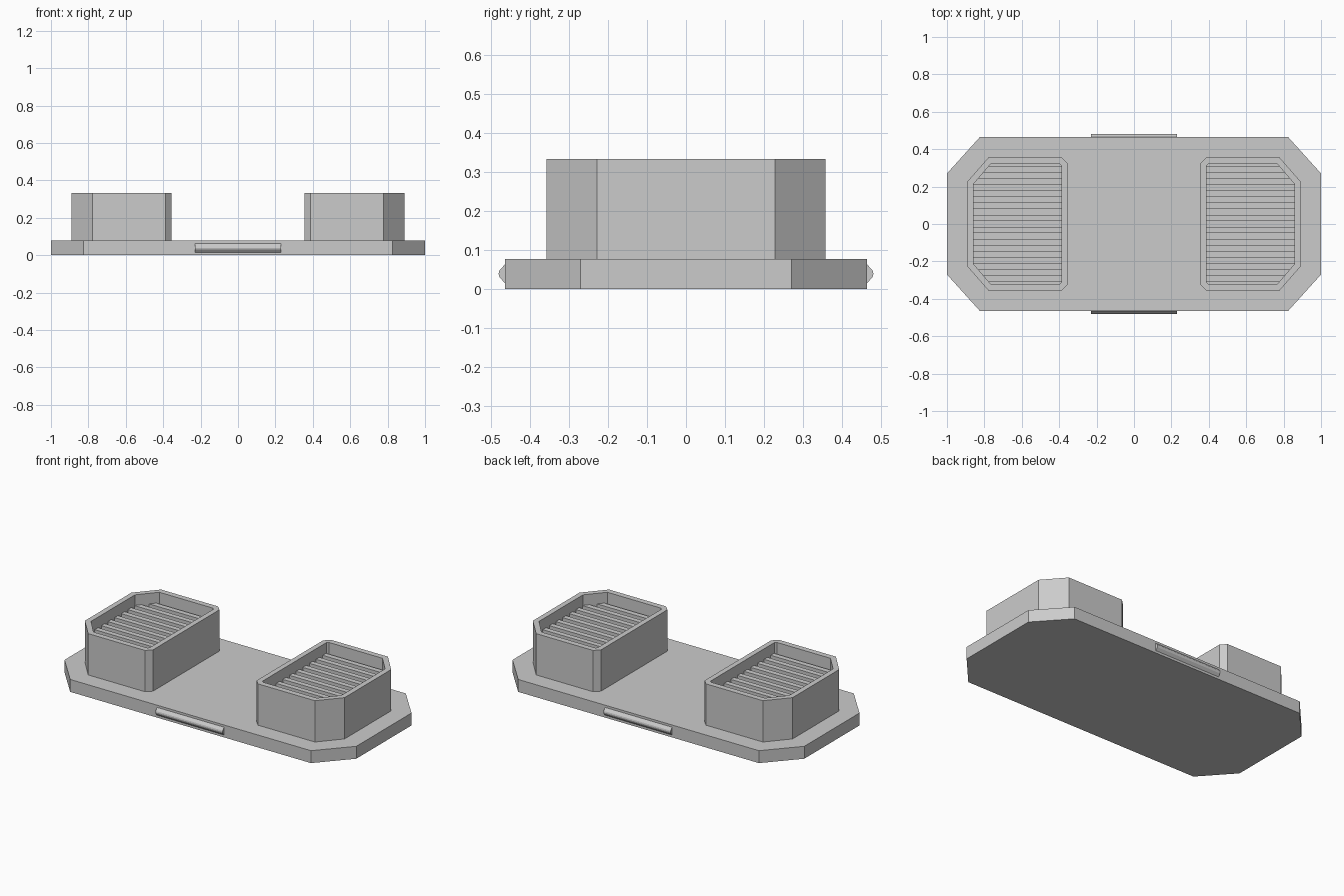
import bpy
import bmesh

cube = bpy.data.objects.get("Cube")
if cube:
    bpy.data.objects.remove(cube, do_unlink=True)

grey = bpy.data.materials.new("plain grey")
grey.use_nodes = True
GREY = (0.6, 0.6, 0.6, 1)
grey.diffuse_color = GREY
grey.node_tree.nodes["Principled BSDF"].inputs["Base Color"].default_value = GREY


def build(name, rings):
    """Closed solid through a list of matching rings of 3D points."""
    bm = bmesh.new()
    loops = [[bm.verts.new(p) for p in ring] for ring in rings]
    bm.faces.new(loops[0])
    bm.faces.new(loops[-1])
    for a, b in zip(loops, loops[1:]):
        for i in range(len(a)):
            j = (i + 1) % len(a)
            bm.faces.new((a[i], a[j], b[j], b[i]))
    bmesh.ops.recalc_face_normals(bm, faces=bm.faces)
    mesh = bpy.data.meshes.new(name)
    bm.to_mesh(mesh)
    bm.free()
    mesh.materials.append(grey)
    obj = bpy.data.objects.new(name, mesh)
    bpy.context.collection.objects.link(obj)
    return obj


def at(points, z):
    return [(x, y, z) for x, y in points]


def symmetric(half):
    """Mirror an outline of y > 0 points across the x axis."""
    return half + [(x, -y) for x, y in reversed(half)]


PLATE_TOP, RIM, FLOOR, RIB_TOP = 0.077, 0.333, 0.235, 0.268

# Base plate with cut corners
plate = symmetric([(-1, 0.27), (-0.825, 0.464), (0.825, 0.464), (1, 0.27)])
build("base_plate", [at(plate, 0), at(plate, PLATE_TOP)])

# Snap ridges on the long edges
profile = [(0.455, 0.015), (0.464, 0.015), (0.478, 0.031), (0.48, 0.039),
           (0.478, 0.047), (0.464, 0.063), (0.455, 0.063)]
for s, side in ((-1, "front"), (1, "back")):
    build(side + "_snap_ridge",
          [[(x, s * y, z) for y, z in profile] for x in (-0.23, 0.23)])

# Hollow pods with ribbed floors
outer = symmetric([(0.355, 0.325), (0.387, 0.357), (0.777, 0.357), (0.89, 0.228)])
inner = symmetric([(0.387, 0.312), (0.397, 0.322), (0.765, 0.322), (0.857, 0.215)])
RIBS, WIDTH = 10, 0.0325


def rib_end(y):
    """Rib reach towards the cut corners, ending just inside the wall."""
    return min(0.857, 0.857 - (abs(y) - 0.215) * 0.86) + 0.008


for s, side in ((1, "left"), (-1, "right")):
    def flip(points):
        return [(s * x, y) for x, y in points]
    build(side + "_pod", [at(flip(outer), PLATE_TOP), at(flip(outer), RIM),
                          at(flip(inner), RIM), at(flip(inner), FLOOR)])
    for i in range(RIBS):
        y0 = (2 * i - RIBS + 0.5) * WIDTH
        y1 = y0 + WIDTH
        rib = flip([(0.38, y0), (rib_end(y0), y0), (rib_end(y1), y1), (0.38, y1)])
        build(f"{side}_rib_{i + 1}", [at(rib, FLOOR - 0.005), at(rib, RIB_TOP)])
